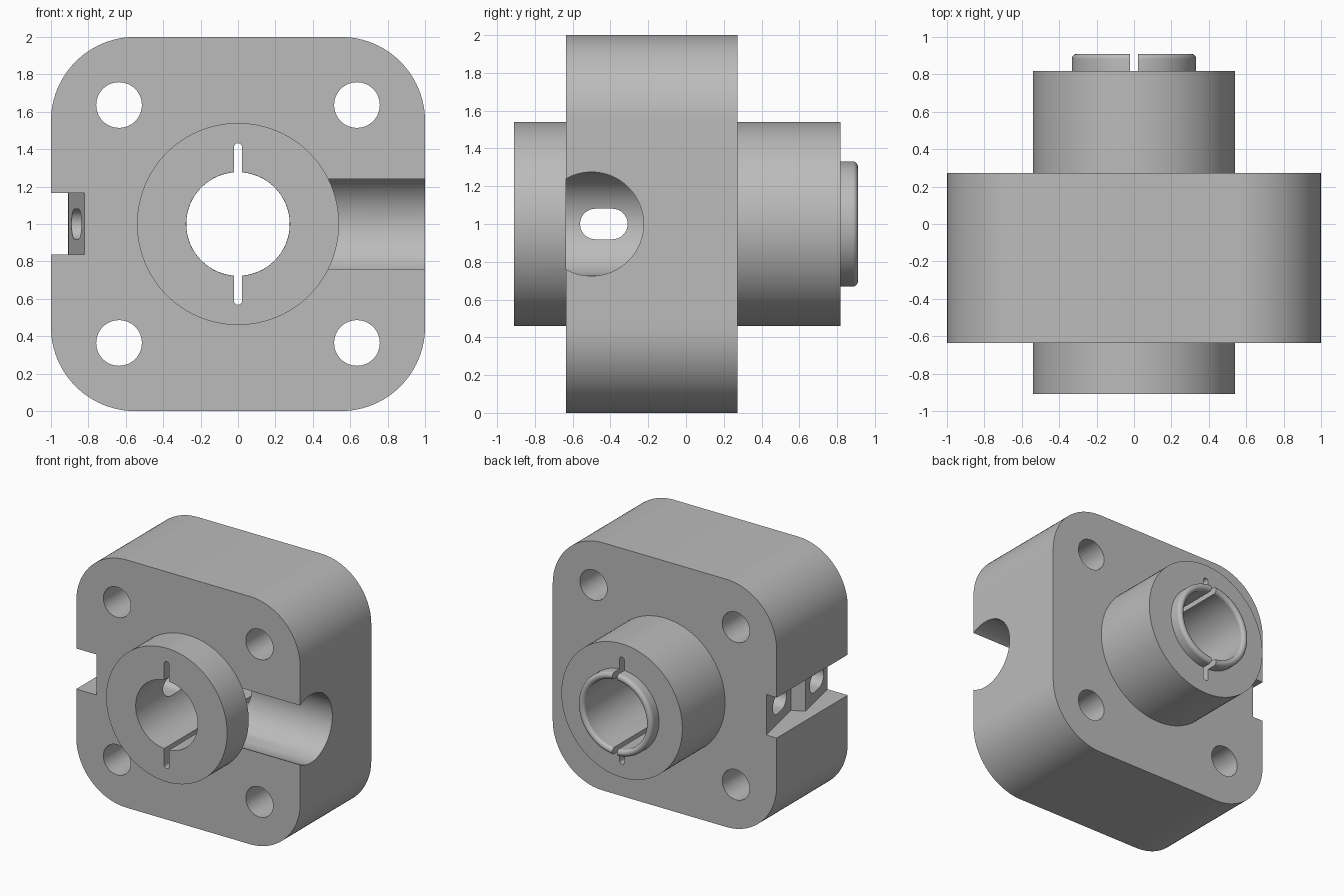
import bpy, bmesh, math

if "Cube" in bpy.data.objects:
    bpy.data.objects.remove(bpy.data.objects["Cube"])

grey = bpy.data.materials.new("machined_grey")
grey.diffuse_color = (0.5, 0.5, 0.5, 1)
grey.use_nodes = True
grey.node_tree.nodes["Principled BSDF"].inputs["Base Color"].default_value = grey.diffuse_color

PLACE = {"x": lambda u, v, w: (w, u, v),
         "y": lambda u, v, w: (u, w, v),
         "z": lambda u, v, w: (u, v, w)}


def arc(cu, cv, r, a0, a1, n):
    return [(cu + r * math.cos(math.radians(a0 + (a1 - a0) * i / n)),
             cv + r * math.sin(math.radians(a0 + (a1 - a0) * i / n))) for i in range(n + 1)]


def circle(cu, cv, r, n=96):
    return arc(cu, cv, r, 0, 360, n)[:-1]


def finish(name, bm):
    bmesh.ops.recalc_face_normals(bm, faces=bm.faces[:])
    me = bpy.data.meshes.new(name)
    bm.to_mesh(me)
    bm.free()
    me.materials.append(grey)
    ob = bpy.data.objects.new(name, me)
    bpy.context.collection.objects.link(ob)
    return ob


def extrude(name, profile, axis, a, b):
    """Prism of a 2D outline along one axis."""
    bm = bmesh.new()
    lo = [bm.verts.new(PLACE[axis](u, v, a)) for u, v in profile]
    hi = [bm.verts.new(PLACE[axis](u, v, b)) for u, v in profile]
    bm.faces.new(lo)
    bm.faces.new(hi)
    n = len(profile)
    for i in range(n):
        j = (i + 1) % n
        bm.faces.new((lo[i], lo[j], hi[j], hi[i]))
    return finish(name, bm)


def lathe(name, profile, n=96):
    """Closed (radius, y) outline turned around the hub axis at z = 1."""
    bm = bmesh.new()
    rings = [[bm.verts.new((r * math.cos(2 * math.pi * i / n), y,
                            1 + r * math.sin(2 * math.pi * i / n))) for i in range(n)]
             for r, y in profile]
    for k in range(len(rings)):
        p, q = rings[k - 1], rings[k]
        for i in range(n):
            j = (i + 1) % n
            bm.faces.new((p[i], p[j], q[j], q[i]))
    return finish(name, bm)


def boolean(ob, tool, op="DIFFERENCE", keep=False):
    mod = ob.modifiers.new(op, "BOOLEAN")
    mod.operation, mod.object, mod.solver = op, tool, "EXACT"
    bpy.context.view_layer.objects.active = ob
    bpy.ops.object.modifier_apply(modifier=mod.name)
    if not keep:
        bpy.data.objects.remove(tool)


# Rounded square block
R = 0.45
outline = []
for cx, cz, a in ((1 - R, 2 - R, 0), (R - 1, 2 - R, 90), (R - 1, R, 180), (1 - R, R, 270)):
    outline += arc(cx, cz, R, a, a + 90, 24)
body = extrude("block_with_hub", outline, "y", -0.635, 0.272)

# Hub through the block
boolean(body, extrude("hub", circle(0, 1, 0.54), "y", -0.91, 0.818), "UNION")

# Side bore, kept behind the front end of the hub
c = math.degrees(math.acos(-0.135 / 0.275))
boolean(body, extrude("side_bore", arc(-0.5, 1, 0.275, -c, c, 72), "x", 0.05, 1.2))

# Main bore
boolean(body, extrude("main_bore", circle(0, 1, 0.277), "y", -1.2, 1.2))

# Bolt holes
for sx in (-1, 1):
    for sz in (-1, 1):
        boolean(body, extrude("bolt_hole", circle(0.636 * sx, 1 + 0.636 * sz, 0.122, 48),
                              "y", -1.2, 1.2))

# Saw-tooth notch in the left side
teeth = [(-1.2, -0.9), (-0.765, -0.9), (-0.907, -0.23), (-0.81, -0.18),
         (-0.952, 0.47), (-1.2, 0.47)]
boolean(body, extrude("notch", teeth, "z", 0.838, 1.165))

# Oblong slots from the notch into the main bore
for y in (-0.435, 0.025):
    slot = arc(y + 0.045, 1, 0.081, -90, 90, 16) + arc(y - 0.045, 1, 0.081, 90, 270, 16)
    boolean(body, extrude("oblong_slot", slot, "x", -1.2, -0.1))

# Retaining lip with rounded rim
lip = lathe("rear_lip", [(0.277, 0.816)] + [(0.332, 0.816)]
            + arc(0.304, 0.882, 0.028, 0, 180, 16)[:-1] + [(0.277, 0.882)])

# Narrow vertical slit through hub and lip
slit = extrude("slit_cutter", arc(0, 1.41, 0.022, 0, 180, 12) + arc(0, 0.59, 0.022, 180, 360, 12),
               "y", -1.2, 1.2)
boolean(body, slit, keep=True)
boolean(lip, slit)

for ob in (body, lip):
    bpy.ops.object.select_all(action="DESELECT")
    ob.select_set(True)
    bpy.context.view_layer.objects.active = ob
    bpy.ops.object.shade_smooth_by_angle(angle=math.radians(30))
